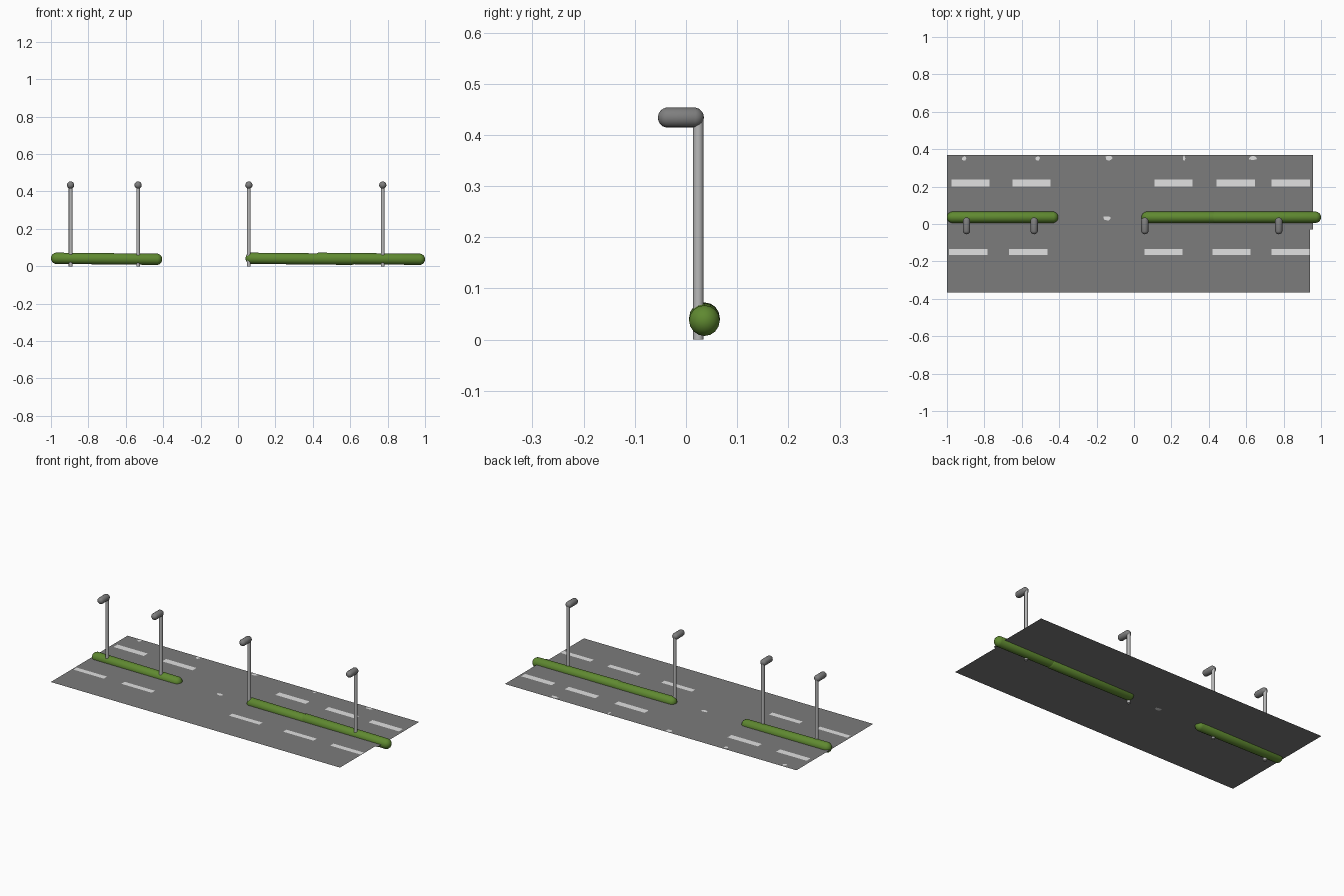
import bpy, bmesh, math, random
from mathutils import Matrix, Vector

if "Cube" in bpy.data.objects:
    bpy.data.objects.remove(bpy.data.objects["Cube"])

random.seed(4)
ROAD_Z = 0.038


def mat(name, rgb):
    m = bpy.data.materials.new(name)
    m.diffuse_color = (*rgb, 1)
    m.use_nodes = True
    m.node_tree.nodes["Principled BSDF"].inputs["Base Color"].default_value = m.diffuse_color
    return m


ASPHALT = mat("asphalt grey", (0.20, 0.20, 0.20))
PAINT = mat("road paint", (0.75, 0.75, 0.75))
GREEN = mat("hedge green", (0.115, 0.25, 0.03))
POLE = mat("pole grey", (0.48, 0.48, 0.48))
LAMP = mat("lamp grey", (0.21, 0.21, 0.21))


def finish(name, bm, material, smooth=False):
    me = bpy.data.meshes.new(name)
    bm.to_mesh(me)
    bm.free()
    me.materials.append(material)
    ob = bpy.data.objects.new(name, me)
    bpy.context.collection.objects.link(ob)
    if smooth:
        bpy.ops.object.select_all(action='DESELECT')
        ob.select_set(True)
        bpy.context.view_layer.objects.active = ob
        bpy.ops.object.shade_smooth_by_angle(angle=math.radians(45))
    return ob


def sheet(name, points, z, material):
    bm = bmesh.new()
    bm.faces.new([bm.verts.new((x, y, z)) for x, y in points])
    finish(name, bm, material)


def capsule(name, a, b, r, material, segments=16):
    """Round-ended bar whose tips lie at a and b."""
    a, b = Vector(a), Vector(b)
    half = (b - a).length / 2 - r
    bm = bmesh.new()
    bmesh.ops.create_uvsphere(bm, u_segments=segments, v_segments=9, radius=r)
    for v in bm.verts:                      # stretch the sphere along its axis
        v.co.x /= math.cos(math.radians(10))
        v.co.y /= math.cos(math.radians(10))
        v.co.z += math.copysign(half, v.co.z)
    rot = (b - a).to_track_quat('Z', 'Y').to_matrix().to_4x4()
    bm.transform(Matrix.Translation((a + b) / 2) @ rot)
    finish(name, bm, material, True)


# Road surface, a single sheet with a small step at its right end
sheet("road", [(-1, -0.367), (0.942, -0.367), (0.942, -0.03),
               (0.958, -0.03), (0.958, 0.369), (-1, 0.369)], ROAD_Z, ASPHALT)

# Lane dashes
for y, h, starts in ((0.22, 0.019, (-0.977, -0.65, 0.11, 0.442, 0.736)),
                     (-0.151, 0.016, (-0.988, -0.667, 0.056, 0.42, 0.736))):
    for x in starts:
        sheet("lane_dash", [(x, y - h), (x + 0.204, y - h),
                            (x + 0.204, y + h), (x, y + h)], ROAD_Z + 0.002, PAINT)


# Small ragged paint flecks
def fleck(x, y, w, h, z):
    pts = []
    for i in range(10):
        t = math.tau * i / 10
        k = random.uniform(0.7, 1.1)
        pts.append((x + w / 2 * k * math.cos(t), y + h / 2 * k * math.sin(t)))
    sheet("paint_fleck", pts, z, PAINT)


for x, w in ((-0.907, 0.028), (-0.514, 0.026), (-0.134, 0.044), (0.268, 0.014), (0.635, 0.048)):
    fleck(x, 0.352, w, 0.026, ROAD_Z + 0.002)
for dz in (0.002, -0.002):                  # the middle one shows on both sides
    fleck(-0.144, 0.03, 0.046, 0.026, ROAD_Z + dz)

# Median hedges: three equal bars, two of them overlapping
for x in (-1.0, 0.04, 0.405):
    capsule("hedge", (x, 0.036, 0.043), (x + 0.595, 0.036, 0.037), 0.030, GREEN)

# Street lamps
for x in (-0.895, -0.534, 0.058, 0.774):
    bm = bmesh.new()
    bmesh.ops.create_cone(bm, cap_ends=True, segments=16, radius1=0.01, radius2=0.01, depth=0.434,
                          matrix=Matrix.Translation((x, 0.024, 0.217)))
    finish("lamp_pole", bm, POLE, True)
    capsule("lamp_head", (x, -0.055, 0.434), (x, 0.035, 0.434), 0.0195, LAMP)
